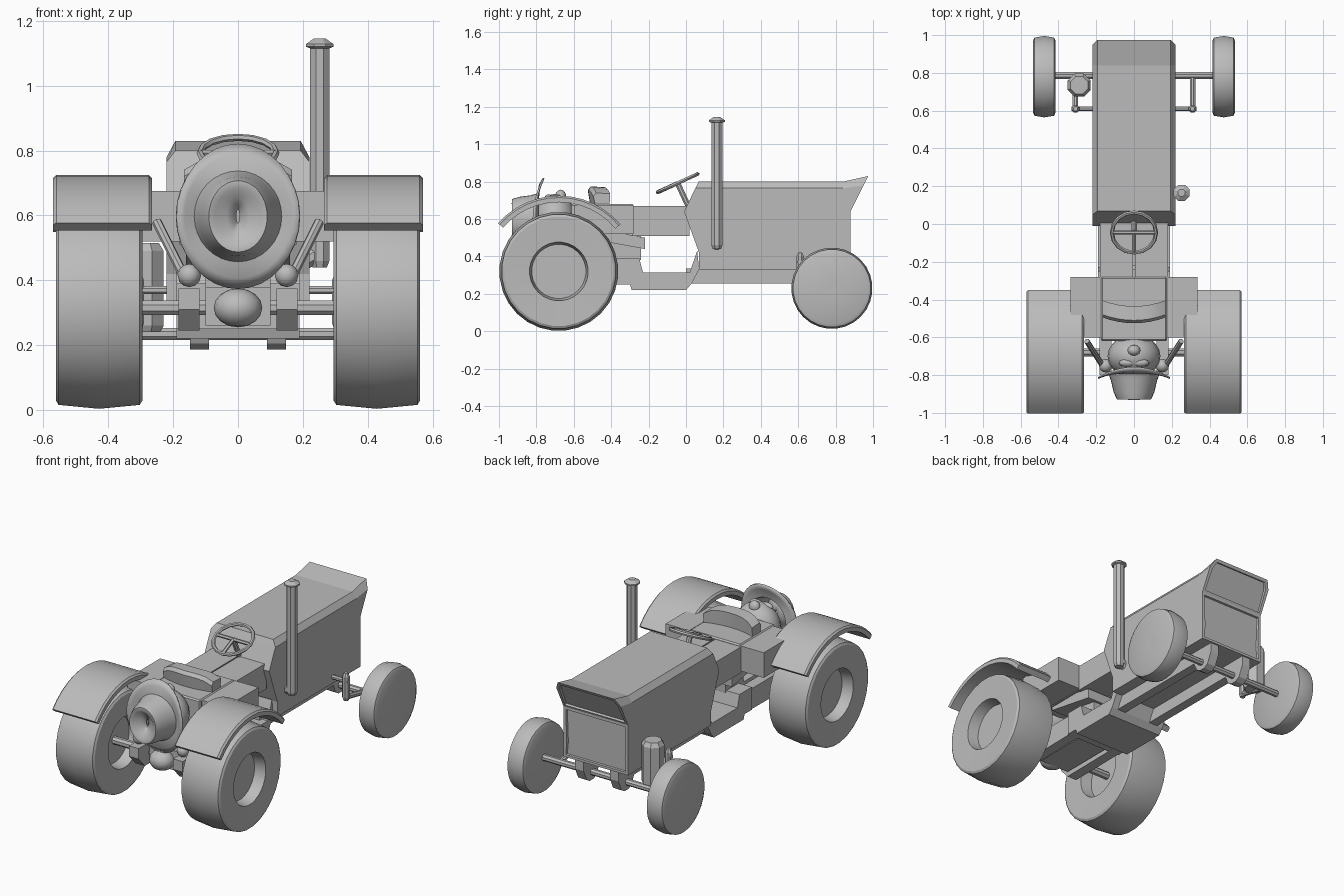
import bpy, bmesh, math
from mathutils import Vector, Matrix

cube = bpy.data.objects.get("Cube")
if cube:
    bpy.data.objects.remove(cube)

grey = bpy.data.materials.new("plain_grey")
grey.use_nodes = True
COLOR = (0.5, 0.5, 0.5, 1)
grey.diffuse_color = COLOR
grey.node_tree.nodes["Principled BSDF"].inputs["Base Color"].default_value = COLOR


def finish(name, bm, smooth=None, bevel=0):
    bmesh.ops.recalc_face_normals(bm, faces=bm.faces)
    mesh = bpy.data.meshes.new(name)
    bm.to_mesh(mesh)
    bm.free()
    mesh.materials.append(grey)
    ob = bpy.data.objects.new(name, mesh)
    bpy.context.collection.objects.link(ob)
    if smooth:
        bpy.ops.object.select_all(action='DESELECT')
        ob.select_set(True)
        bpy.context.view_layer.objects.active = ob
        bpy.ops.object.shade_smooth_by_angle(angle=math.radians(smooth))
    if bevel:
        mod = ob.modifiers.new("edge", 'BEVEL')
        mod.width, mod.segments = bevel, 1
    return ob


def loft(name, rings, closed=False, caps=True, smooth=None):
    """Skin a list of equally long point loops."""
    bm = bmesh.new()
    loops = [[bm.verts.new(p) for p in ring] for ring in rings]
    pairs = list(zip(loops, loops[1:])) + ([(loops[-1], loops[0])] if closed else [])
    n = len(loops[0])
    for a, b in pairs:
        for i in range(n):
            j = (i + 1) % n
            bm.faces.new((a[i], a[j], b[j], b[i]))
    if caps and not closed:
        bm.faces.new(loops[0])
        bm.faces.new(loops[-1])
    return finish(name, bm, smooth)


def prism(name, profile, x0, x1):
    return loft(name, [[(x, y, z) for y, z in profile] for x in (x0, x1)])


def box(name, x0, x1, y0, y1, z0, z1, bevel=0):
    bm = bmesh.new()
    bmesh.ops.create_cube(bm, size=1)
    for v in bm.verts:
        v.co = Vector(((x0 + x1) / 2 + v.co.x * (x1 - x0),
                       (y0 + y1) / 2 + v.co.y * (y1 - y0),
                       (z0 + z1) / 2 + v.co.z * (z1 - z0)))
    return finish(name, bm, bevel=bevel)


def lathe(name, profile, center, axis, n, smooth=30):
    """Spin (radius, offset) points round an axis through center."""
    turn = Vector((0, 0, 1)).rotation_difference(Vector(axis)).to_matrix()
    rings = []
    for r, h in profile:
        rings.append([Vector(center) + turn @ Vector((r * math.cos(t), r * math.sin(t), h))
                      for t in (2 * math.pi * (i + .5) / n for i in range(n))])
    return loft(name, rings, smooth=smooth)


def rod(name, a, b, r, n=8):
    d = Vector(b) - Vector(a)
    return lathe(name, [(r, 0), (r, d.length)], a, d.normalized(), n, None)


def ball(name, c, size, seg=16):
    bm = bmesh.new()
    bmesh.ops.create_uvsphere(bm, u_segments=seg, v_segments=seg // 2, radius=1,
                              matrix=Matrix.Translation(c) @ Matrix.Diagonal((*size, 1)))
    return finish(name, bm, 60)


# Hood: stacked outlines, flaring forward at the nose, chamfered on top
bm = bmesh.new()
levels = [(.33, .33, .07, .88, .22), (.42, .42, .07, .88, .22), (.64, .64, -.01, .88, .22),
          (.765, .78, .05, .95, .22), (.80, .83, .068, .975, .193)]
loops = []
for z, zf, yb, yf, w in levels:
    left = [(-w, yb, z), (-w, .84, z), (-w, yf, zf)]
    loops.append([bm.verts.new(p) for p in left + [(-x, y, h) for x, y, h in reversed(left)]])
for a, b in zip(loops, loops[1:]):
    for i in range(6):
        j = (i + 1) % 6
        bm.faces.new((a[i], a[j], b[j], b[i]))
for loop in (loops[0], loops[-1]):
    bm.faces.new((loop[0], loop[1], loop[4], loop[5]))
    bm.faces.new((loop[1], loop[2], loop[3], loop[4]))
bmesh.ops.recalc_face_normals(bm, faces=bm.faces)
# Sunken grille and lamp panels
front = [f for f in bm.faces if f.normal.y > .5]
for low in (True, False):
    region = [f for f in front if (f.calc_center_median().z < .64) == low]
    bmesh.ops.inset_region(bm, faces=region, thickness=.022, depth=0)
    bmesh.ops.inset_region(bm, faces=region, thickness=.003, depth=-.012)
finish("hood", bm)

# Chassis
prism("gearbox", [(-.37, .25), (-.30, .25), (-.29, .22), (0, .22), (.03, .255), (.07, .33),
                  (.06, .43), (.02, .315), (-.23, .315), (-.25, .39), (-.37, .39)], -.19, .19)
box("differential", -.1, .1, -.72, -.36, .26, .38)
ball("differential_cover", (0, -.74, .315), (.075, .07, .06))
box("transmission_post", -.1, .1, -.42, -.24, .38, .53)
prism("seat_underside", [(-.55, .50), (-.22, .44), (-.22, .50), (-.38, .53), (-.55, .53)], -.16, .16)
for s, side in ((-1, "right"), (1, "left")):
    x0, x1 = sorted((s * .09, s * .148))
    box(side + "_front_rail", x0, x1, 0, .84, .255, .335)
    prism(side + "_axle_hanger", [(.71, .27), (.74, .205), (.77, .187), (.81, .187),
                                  (.84, .205), (.87, .27), (.87, .33), (.71, .33)], x0, x1)
    x0, x1 = sorted((s * .118, s * .183))
    prism(side + "_rear_rail", [(-.80, .31), (-.80, .375), (-.30, .375), (-.30, .25), (-.74, .245)], x0, x1)

# Body behind the hood
box("left_mid_cover", .004, .18, -.285, .02, .51, .67)
box("right_mid_cover", -.18, -.004, -.285, .02, .51, .67)
box("seat_base", -.175, .175, -.62, -.28, .52, .68, .008)
for s, side in ((-1, "right"), (1, "left")):
    x0, x1 = sorted((s * .175, s * .335))
    box(side + "_side_box", x0, x1, -.60, -.28, .52, .675)

# Curved seat back
rings = []
for i in range(9):
    u = i / 4 - 1
    x, bow, top = u * .167, .03 * u * u, .775 - .035 * u ** 4
    rings.append([(x, -.44 + bow, .66), (x, -.51 + bow, .66),
                  (x, -.525 + bow, top - .02), (x, -.51 + bow, top), (x, -.435 + bow, top - .005)])
loft("seat_back", rings, smooth=35)

# Steering wheel, spokes and column
tilt = Matrix.Rotation(math.radians(24.5), 3, 'X')
hub = Vector((0, -.045, .792))
rim = []
for i in range(16):
    t = 2 * math.pi * i / 16
    rim.append([hub + tilt @ Vector(((.117 + .011 * math.cos(p)) * math.cos(t),
                                     (.117 + .011 * math.cos(p)) * math.sin(t), .011 * math.sin(p)))
                for p in (math.pi / 3 * k for k in range(6))])
loft("steering_wheel", rim, closed=True, smooth=40)
rod("steering_spoke", hub + Vector((-.115, 0, 0)), hub + Vector((.115, 0, 0)), .011, 6)
rod("steering_spoke_lower", hub, hub + tilt @ Vector((0, -.115, 0)), .011, 6)
rod("steering_column", hub, (0, .03, .63), .016)

# Exhaust with elbow and cap
lathe("exhaust_pipe", [(.024, .44), (.032, .46), (.032, 1.115), (.046, 1.12), (.046, 1.128),
                       (.02, 1.145)], (.252, .165, 0), (0, 0, 1), 8, None)
rod("exhaust_elbow", (.252, .165, .485), (.19, .165, .45), .028)

# Canister beside the hood
lathe("canister", [(.055, .24), (.066, .26), (.066, .49), (.05, .515)], (-.29, .735, 0), (0, 0, 1), 8, None)

# Axles and steering linkage
rod("front_axle", (-.47, .785, .235), (.47, .785, .235), .02)
rod("rear_axle", (-.40, -.68, .315), (.40, -.68, .315), .024)
rod("tie_rod", (-.33, .61, .37), (.33, .61, .37), .014)
for s, side in ((-1, "right"), (1, "left")):
    lathe(side + "_link_post", [(.015, .25), (.022, .27), (.022, .40), (.012, .42)],
          (s * .31, .61, 0), (0, 0, 1), 8, None)
    rod(side + "_steering_arm", (s * .31, .61, .27), (s * .31, .785, .235), .016)
    rod(side + "_lift_strut", (s * .25, -.62, .58), (s * .16, -.76, .40), .015)
    ball(side + "_lift_joint", (s * .15, -.75, .415), (.036, .036, .036), 12)

    # Wheels: dished both sides at the rear, nearly flat discs in front
    out = (s, 0, 0)
    half = [(.01, .06), (.145, .06), (.157, .128), (.293, .133), (.306, .125)]
    lathe(side + "_rear_wheel", [(r, -h) for r, h in half] + [(.318, 0)] + half[::-1],
          (s * .428, -.68, .32), out, 28)
    lathe(side + "_front_wheel", [(.02, -.055), (.19, -.06), (.208, -.052), (.217, 0),
                                  (.208, .052), (.19, .06), (.02, .055)],
          (s * .475, .78, .23), out, 28)

    # Mudguard arc
    arc = []
    for i in range(13):
        t = math.radians(139 - 99 * i / 12)
        c, d = math.cos(t), math.sin(t)
        arc.append([(s * x, -.68 + r * c, .295 + r * d)
                    for x, r in ((.265, .395), (.265, .42), (.275, .43), (.56, .43), (.57, .42), (.57, .395))])
    loft(side + "_mudguard", arc, smooth=25)

# Reclining head with face up
ball("head", (0, -.70, .59), (.14, .115, .145), 20)
ball("chin_tuft", (0, -.67, .72), (.035, .03, .037), 12)
for s, side in ((-1, "right"), (1, "left")):
    ball(side + "_moustache", (s * .035, -.735, .71), (.045, .022, .022), 12)

# Brimmed hat, crown pointing backward with a pinched dent
hat = []
for rx, rz, y, bend in ((.188, .224, -.765, -.055), (.165, .19, -.785, -.025), (.135, .14, -.795, 0),
                        (.122, .13, -.83, 0), (.108, .122, -.89, 0), (.09, .11, -.93, 0),
                        (.07, .085, -.932, .01), (.035, .055, -.895, 0), (.005, .02, -.885, 0)):
    hat.append([(rx * math.cos(t), y + bend * math.cos(t) ** 2, .597 + rz * math.sin(t))
                for t in (2 * math.pi * i / 32 for i in range(32))])
brim = loft("hat", hat, caps=False, smooth=60)
brim.modifiers.new("thickness", 'SOLIDIFY').thickness = .01
